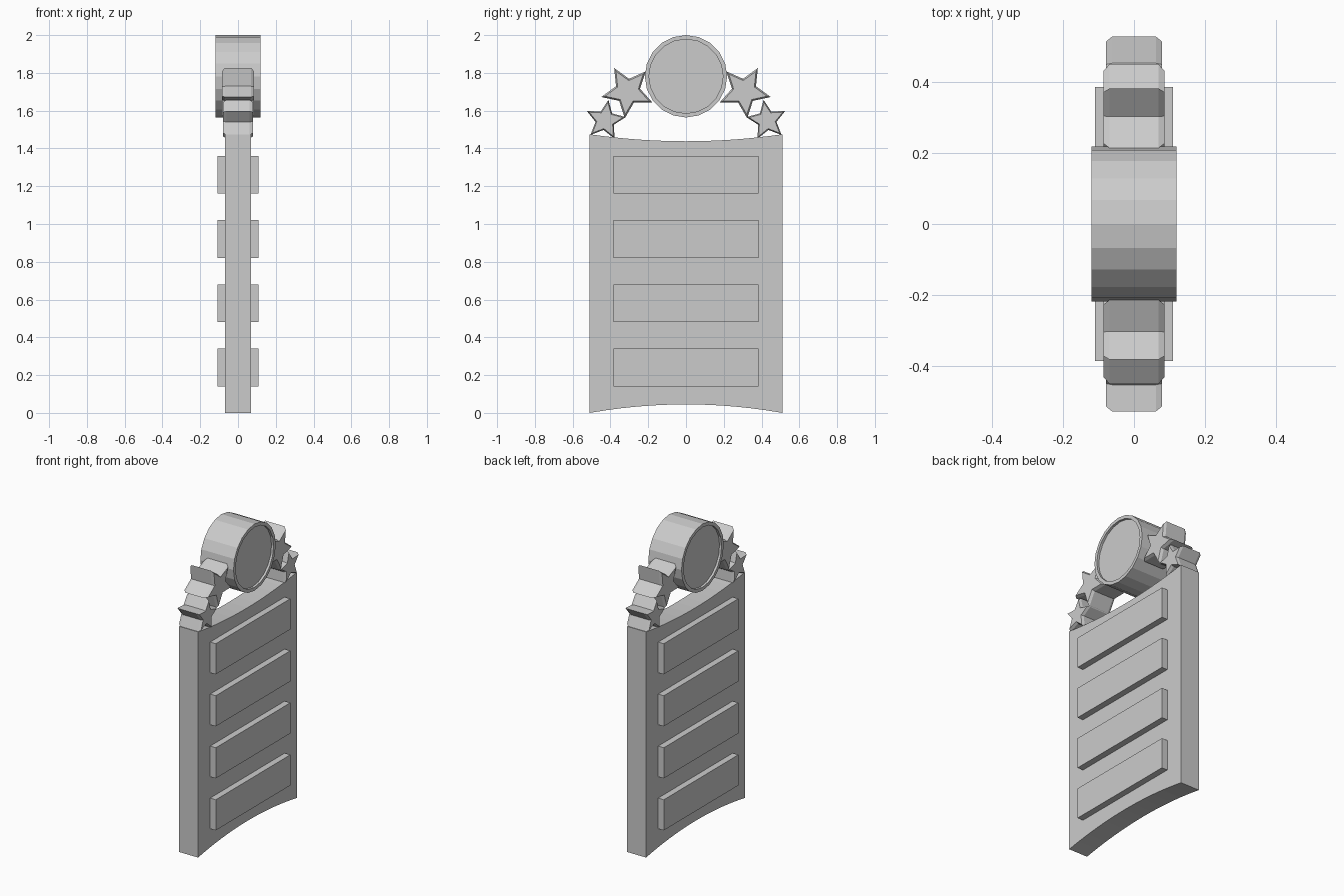
import bpy, bmesh
from math import sin, cos, pi, radians

if "Cube" in bpy.data.objects:
    bpy.data.objects.remove(bpy.data.objects["Cube"])


def loft(name, outline, centre, sections):
    """Skin a (y, z) outline along x; sections are (x, scale about centre)."""
    cy, cz = centre
    bm = bmesh.new()
    rings = [[bm.verts.new((x, cy + y * s, cz + z * s)) for y, z in outline]
             for x, s in sections]
    n = len(outline)
    for a, b in zip(rings, rings[1:]):
        for i in range(n):
            j = (i + 1) % n
            bm.faces.new((a[i], a[j], b[j], b[i]))
    bm.faces.new(rings[0][::-1])
    bm.faces.new(rings[-1])
    bmesh.ops.recalc_face_normals(bm, faces=bm.faces)
    mesh = bpy.data.meshes.new(name)
    bm.to_mesh(mesh)
    bm.free()
    obj = bpy.data.objects.new(name, mesh)
    bpy.context.collection.objects.link(obj)
    return obj


def star(name, centre, radius, angle, half, side):
    """Five-pointed star with chamfered faces; side mirrors it across y."""
    pts = []
    for k in range(10):
        r = radius * (1 if k % 2 == 0 else 0.47)
        a = radians(angle + 36 * k)
        pts.append((side * r * cos(a), r * sin(a)))
    loft(name, pts, (side * centre[0], centre[1]),
         [(-half, 0.86), (-half + 0.017, 1), (half - 0.017, 1), (half, 0.86)])


# Board with bowed top and bottom edges
W, STEPS = 0.51, 12
ys = [-W + 2 * W * i / STEPS for i in range(STEPS + 1)]
bottom = [(y, 0.045 * (1 - (y / W) ** 2)) for y in ys]
top = [(y, 1.438 + 0.037 * (y / W) ** 2) for y in reversed(ys)]
loft("board", bottom + top, (0, 0), [(-0.068, 1), (0.068, 1)])

# Raised name bars on both faces
bar = [(-0.385, -0.1), (0.385, -0.1), (0.385, 0.1), (-0.385, 0.1)]
for i in range(4):
    for side, label in ((-1, "left"), (1, "right")):
        loft(f"bar_{label}_{i + 1}", bar, (0, 0.241 + 0.34 * i),
             [(side * 0.06, 1), (side * 0.109, 1)])

# Round drum with a recessed disc on each face
circle = [(0.218 * sin(2 * pi * k / 20), 0.218 * cos(2 * pi * k / 20)) for k in range(20)]
loft("drum", circle, (0, 1.782),
     [(-0.105, 0.9), (-0.12, 0.9), (-0.12, 1), (0.12, 1), (0.12, 0.9), (0.105, 0.9)])

# Stars linking the drum to the board corners
for side, label in ((-1, "back"), (1, "front")):
    tag = "front" if side < 0 else "back"
    star(f"large_star_{tag}", (0.309, 1.702), 0.143, 60, 0.086, side)
    star(f"small_star_{tag}", (0.428, 1.549), 0.110, 27, 0.079, side)
